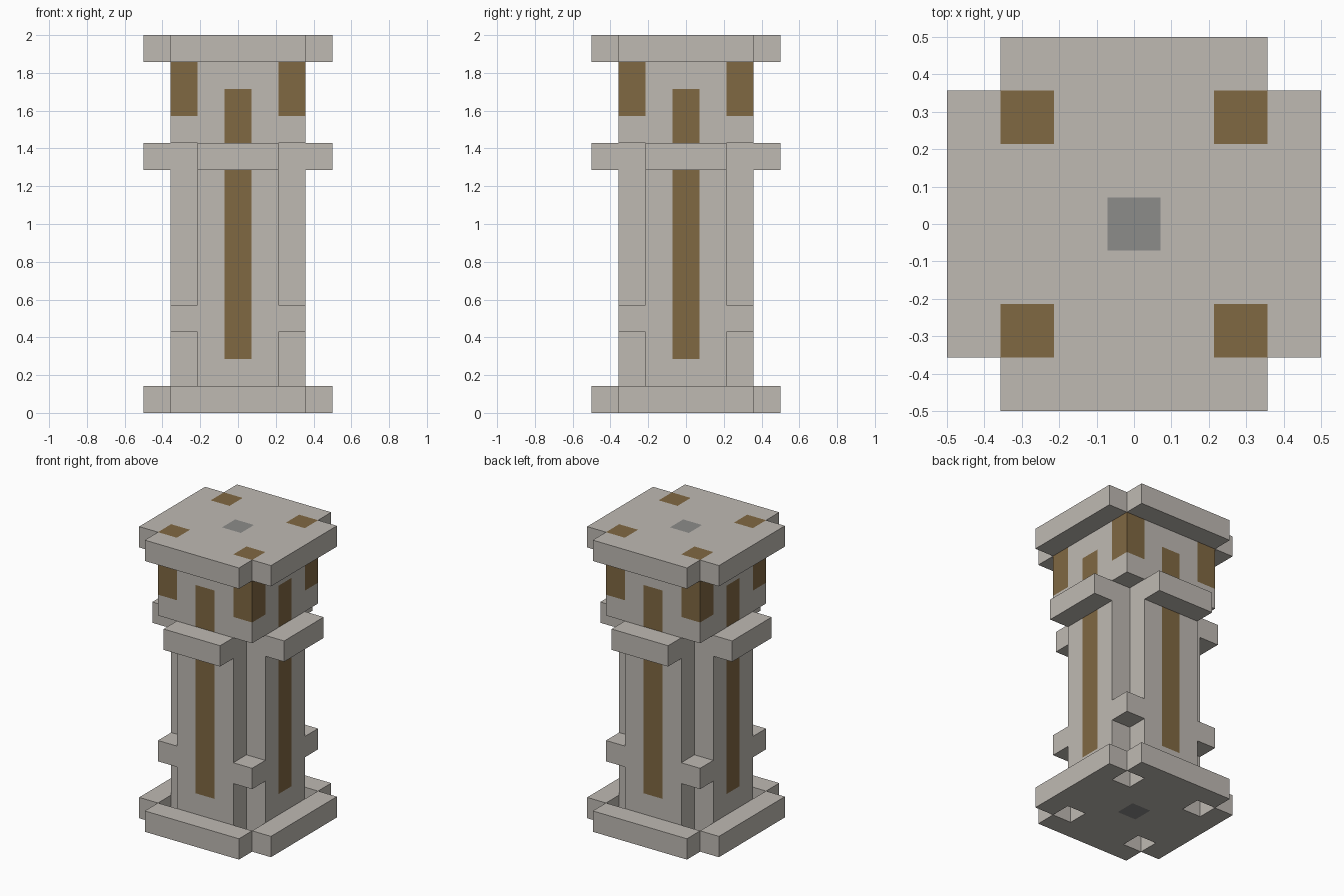
import bpy, bmesh
from math import pi
from mathutils import Matrix, Vector

U = 1 / 7  # one block

cube = bpy.data.objects.get("Cube")
if cube:
    bpy.data.objects.remove(cube, do_unlink=True)


def material(name, rgb):
    m = bpy.data.materials.new(name)
    m.use_nodes = True
    m.diffuse_color = (*rgb, 1)
    m.node_tree.nodes["Principled BSDF"].inputs["Base Color"].default_value = (*rgb, 1)
    return m


MATERIALS = [
    material("pale stone", (0.52, 0.49, 0.45)),
    material("brown wood", (0.216, 0.138, 0.055)),
    material("grey core", (0.262, 0.262, 0.254)),
]
STONE, WOOD, CORE = range(3)


def extrude(name, outline, z0, z1, cuts=(), paint=None, turn=0):
    """Extrude an outline in block units, slice it at (axis, position) cuts, paint by rule."""
    bm = bmesh.new()
    face = bm.faces.new([bm.verts.new((x, y, z0)) for x, y in outline])
    top = bmesh.ops.extrude_face_region(bm, geom=[face], use_keep_orig=True)["geom"]
    verts = [v for v in top if isinstance(v, bmesh.types.BMVert)]
    bmesh.ops.translate(bm, verts=verts, vec=(0, 0, z1 - z0))
    bmesh.ops.recalc_face_normals(bm, faces=bm.faces)
    for axis, pos in cuts:
        normal = Vector((0, 0, 0))
        normal[axis] = 1
        bmesh.ops.bisect_plane(bm, geom=bm.verts[:] + bm.edges[:] + bm.faces[:],
                               plane_co=normal * pos, plane_no=normal)
    if paint:
        for f in bm.faces:
            f.material_index = paint(f.calc_center_median(), f.normal)
    bm.transform(Matrix.Rotation(turn, 4, "Z") @ Matrix.Scale(U, 4))
    mesh = bpy.data.meshes.new(name)
    bm.to_mesh(mesh)
    bm.free()
    for m in MATERIALS:
        mesh.materials.append(m)
    bpy.context.collection.objects.link(bpy.data.objects.new(name, mesh))


def rect(x0, x1, y0, y1):
    return [(x0, y0), (x1, y0), (x1, y1), (x0, y1)]


def centre_paint(c, n, low, high):
    """Grey square on the ends, wooden strip down the middle of each side."""
    if abs(n.z) > 0.5:
        return CORE if max(abs(c.x), abs(c.y)) < 0.5 else STONE
    return WOOD if min(abs(c.x), abs(c.y)) < 0.5 and low < c.z < high else STONE


def shaft_paint(c, n):
    return centre_paint(c, n, 2, 9)


def head_paint(c, n):
    if min(abs(c.x), abs(c.y)) > 1.5 and c.z > 11:
        return WOOD
    return centre_paint(c, n, 10, 12)


def side_cuts(*positions):
    return [(axis, s * p) for axis in (0, 1) for s in (-1, 1) for p in positions]


# Shaft with notched corners, running down through the base
quarter = [(2.5, -1.5), (2.5, 1.5), (1.5, 1.5)]
notched = []
for _ in range(4):
    notched += quarter
    quarter = [(-y, x) for x, y in quarter]
extrude("shaft", notched, 0, 10, side_cuts(0.5) + [(2, 2), (2, 9)], shaft_paint)

# Head block with wooden corner posts
extrude("head", rect(-2.5, 2.5, -2.5, 2.5), 10, 14,
        side_cuts(0.5, 1.5) + [(2, 11), (2, 12)], head_paint)

# Rails and corner studs, repeated on each side
for i, side in enumerate(("front", "left", "back", "right")):
    turn = i * pi / 2
    extrude(f"base_rail_{side}", rect(-2.5, 2.5, -3.5, -2.5), 0, 1, turn=turn)
    extrude(f"collar_bar_{side}", rect(-1.5, 1.5, -3.5, -2.5), 9, 10, turn=turn)
    extrude(f"cap_rail_{side}", rect(-2.5, 2.5, -3.5, -2.5), 13, 14, turn=turn)
    extrude(f"corner_stud_{i + 1}", rect(1.5, 2.5, -2.5, -1.5), 3, 4, turn=turn)
